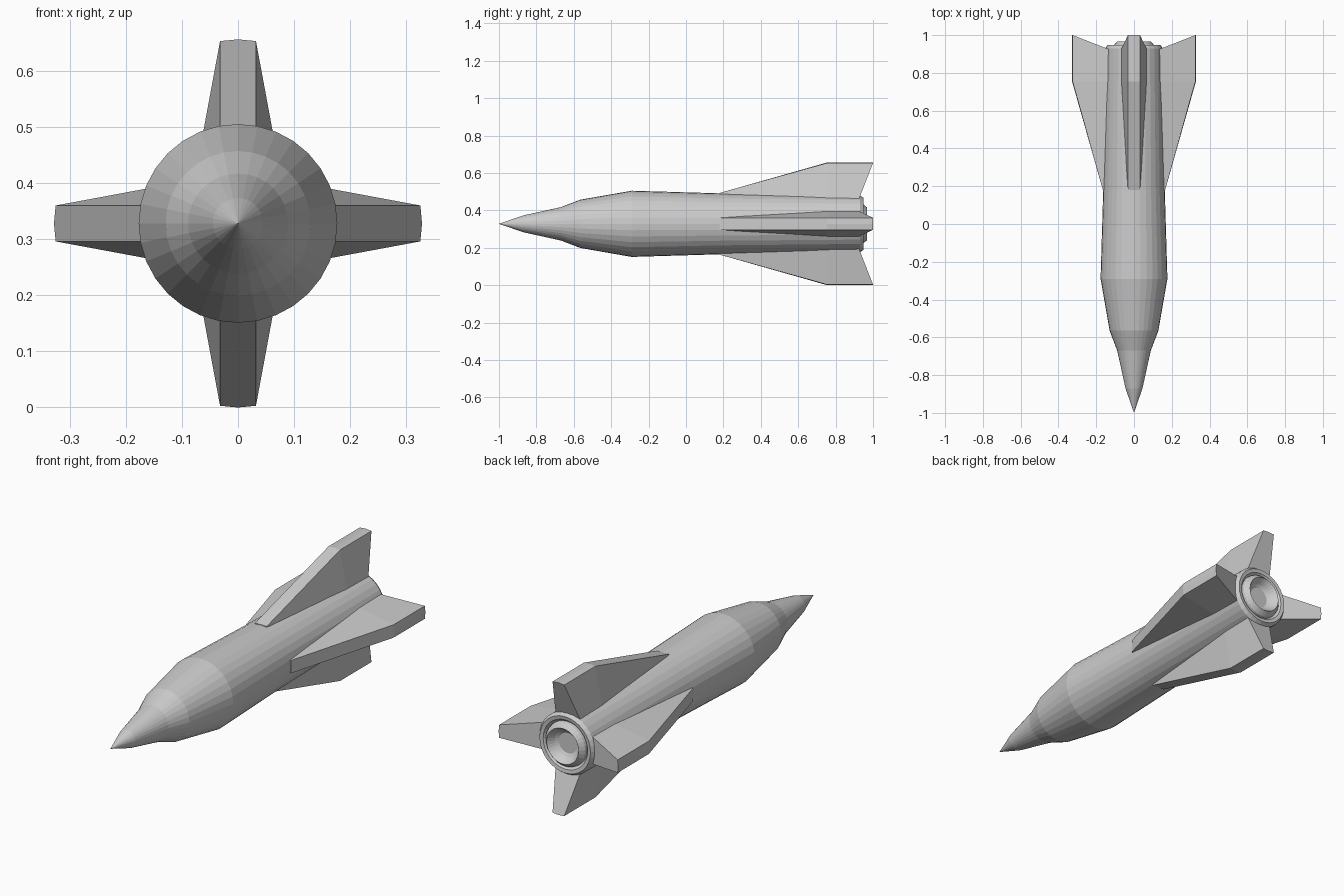
import bpy, bmesh
from math import sin, cos, pi, tau
from mathutils import Matrix, Vector

if "Cube" in bpy.data.objects:
    bpy.data.objects.remove(bpy.data.objects["Cube"])

AXIS_Z = 0.328


def make_object(name, bm):
    bmesh.ops.recalc_face_normals(bm, faces=bm.faces)
    mesh = bpy.data.meshes.new(name)
    bm.to_mesh(mesh)
    bm.free()
    ob = bpy.data.objects.new(name, mesh)
    ob.location.z = AXIS_Z
    bpy.context.collection.objects.link(ob)
    return ob


def lathe(name, profile, sides=32):
    """Revolve (y, radius) points around the y axis; radius 0 closes to a tip."""
    bm = bmesh.new()
    rings = []
    for y, r in profile:
        n = sides if r > 0 else 1
        rings.append([bm.verts.new((r * sin(tau * i / sides), y, r * cos(tau * i / sides)))
                      for i in range(n)])
    for a, b in zip(rings, rings[1:]):
        for i in range(sides):
            j = (i + 1) % sides
            quad = [a[i % len(a)], a[j % len(a)], b[j % len(b)], b[i % len(b)]]
            bm.faces.new(list(dict.fromkeys(quad)))
    return make_object(name, bm)


# fuselage with nose cone and chamfered tail
lathe("fuselage", [(-1, 0), (-0.87, 0.045), (-0.67, 0.089), (-0.565, 0.129),
                   (-0.29, 0.177), (0.18, 0.163), (0.93, 0.152), (0.948, 0.14),
                   (0.945, 0.122), (0.925, 0.105), (0.925, 0)])

# exhaust nozzle with hollow cup
lathe("nozzle", [(0.91, 0.115), (0.945, 0.108), (0.967, 0.088),
                 (0.935, 0.065), (0.915, 0.035), (0.905, 0)])


# fins: flat-topped wedges, wider at the root
def make_fin(name, angle):
    bm = bmesh.new()
    tip, edge, root, wide = 0.325, 0.032, 0.12, 0.07
    half = [(edge, 0.18, 0.165), (edge, 0.755, tip), (edge, 1.0, tip),
            (wide, 0.92, root), (wide, 0.755, root), (edge, 0.18, root)]
    L = [bm.verts.new((-x, y, z)) for x, y, z in half]
    R = [bm.verts.new(p) for p in half]
    ridge = [bm.verts.new((0, y, tip + 0.003)) for y in (0.755, 1.0)]
    for s in (L, R):
        bm.faces.new((s[0], s[1], s[4]))
        bm.faces.new((s[1], s[2], s[3], s[4]))
        bm.faces.new((s[0], s[4], s[5]))
        bm.faces.new((s[1], s[2], ridge[1], ridge[0]))
    bm.faces.new((L[0], L[1], ridge[0], R[1], R[0]))
    bm.faces.new((L[2], L[3], R[3], R[2], ridge[1]))
    bm.faces.new((L[3], L[4], R[4], R[3]))
    bm.faces.new((L[4], L[5], R[5], R[4]))
    bm.faces.new((L[5], L[0], R[0], R[5]))
    bm.transform(Matrix.Rotation(angle, 4, 'Y'))
    return make_object(name, bm)


for i, side in enumerate(("top", "right", "bottom", "left")):
    make_fin(side + "_fin", i * pi / 2)
